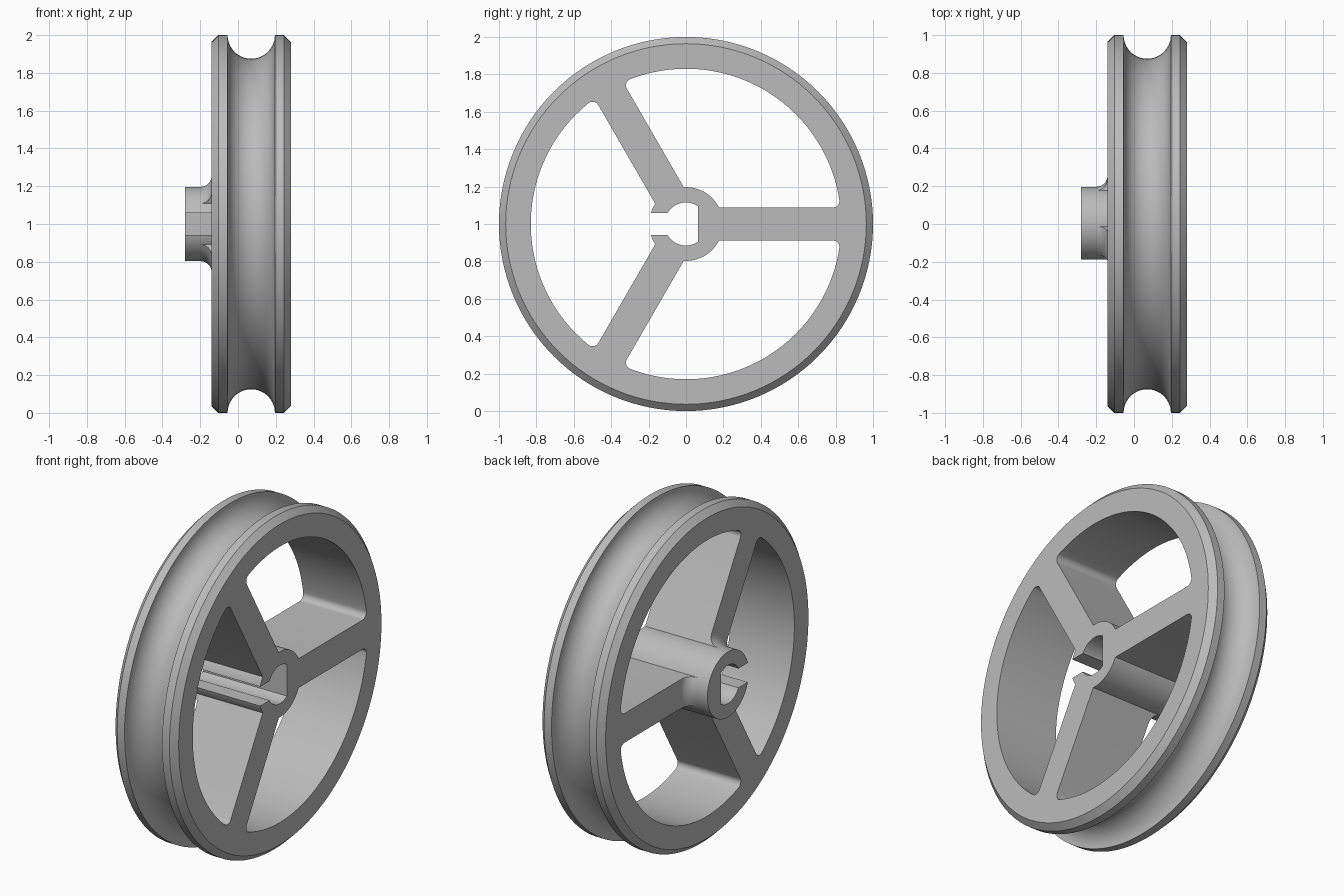
import bpy, bmesh
from math import sin, cos, asin, acos, atan2, hypot, sqrt, radians, pi

cube = bpy.data.objects.get("Cube")
if cube:
    bpy.data.objects.remove(cube)

# Main dimensions (the axle runs along x)
X0, X1, HUB_END = -0.14, 0.28, -0.28
HUB_R, BORE_R, BORE_FLAT, SLOT = 0.197, 0.115, 0.065, 0.058
RIM_IN, RIM_OUT, CHAMFER = 0.83, 1.0, 0.036
GROOVE_X, GROOVE_R = 0.07, 0.125
SPOKE_W, CORNER, FILLET = 0.088, 0.035, 0.06
SEG = 128

grey = bpy.data.materials.new("grey_metal")
grey.use_nodes = True
colour = (0.5, 0.5, 0.5, 1)
grey.diffuse_color = colour
grey.node_tree.nodes["Principled BSDF"].inputs["Base Color"].default_value = colour


def spread(a, b, n):
    return [a + (b - a) * i / n for i in range(n + 1)]


def point(x, r, angle):
    return (x, r * cos(angle), 1 + r * sin(angle))


def mirrored_loop(half, centre):
    """Polar half outline (radius, offset) mirrored about a centre angle."""
    back = [(r, -d) for r, d in reversed(half) if abs(d) > 1e-6 and abs(d - pi) > 1e-6]
    return [(r, centre + d) for r, d in half + back]


def add_ring(bm, polar, x):
    return [bm.verts.new(point(x, r, a)) for r, a in polar]


def bridge(bm, a, b):
    n = len(a)
    for i in range(n):
        bm.faces.new((a[i], a[(i + 1) % n], b[(i + 1) % n], b[i]))


def ring_edges(bm, ring):
    return [bm.edges.get((ring[i - 1], ring[i])) for i in range(len(ring))]


def finish(bm, name):
    bmesh.ops.recalc_face_normals(bm, faces=bm.faces)
    mesh = bpy.data.meshes.new(name)
    bm.to_mesh(mesh)
    bm.free()
    mesh.materials.append(grey)
    obj = bpy.data.objects.new(name, mesh)
    bpy.context.collection.objects.link(obj)
    bpy.ops.object.select_all(action='DESELECT')
    obj.select_set(True)
    bpy.context.view_layer.objects.active = obj
    bpy.ops.object.shade_smooth_by_angle(angle=radians(30))
    return obj


# Half outlines: bore with flat, hub arc, and rounded rim corner
slot_hub = asin(SLOT / HUB_R)
bore = [(BORE_R, d) for d in spread(acos(-BORE_FLAT / BORE_R), asin(SLOT / BORE_R), 20)]
hub_stop = radians(60) - asin(SPOKE_W / HUB_R)
cv = SPOKE_W + CORNER
cu = sqrt((RIM_IN - CORNER) ** 2 - cv ** 2)
corner_stop = atan2(cv, cu)
outer = []
for t in spread(-pi / 2, corner_stop, 8):
    u, v = cu + CORNER * cos(t), cv + CORNER * sin(t)
    outer.append((hypot(u, v), radians(60) - atan2(v, u)))
outer += [(RIM_IN, d) for d in spread(radians(60) - corner_stop, 0, 24)[1:]]


def hub_arc(start):
    return [(HUB_R, d) for d in spread(start, hub_stop, 8)]


# Wheel body: three windows, the slotted one running into the bore
windows = [mirrored_loop(hub_arc(0) + outer, radians(60)),
           mirrored_loop(bore + hub_arc(slot_hub) + outer, radians(180)),
           mirrored_loop(hub_arc(0) + outer, radians(300))]

# Rim profile: chamfered flanges around a half-round groove
profile = [(X0, RIM_OUT - CHAMFER), (X0 + CHAMFER, RIM_OUT)]
profile += [(GROOVE_X - GROOVE_R * cos(t), RIM_OUT - GROOVE_R * sin(t)) for t in spread(0, pi, 28)]
profile += [(X1 - CHAMFER, RIM_OUT), (X1, RIM_OUT - CHAMFER)]

bm = bmesh.new()
circle = spread(0, 2 * pi, SEG)[:-1]
rings = [add_ring(bm, [(r, a) for a in circle], x) for x, r in profile]
for a, b in zip(rings, rings[1:]):
    bridge(bm, a, b)
right_edges, left_edges = ring_edges(bm, rings[0]), ring_edges(bm, rings[-1])
for window in windows:
    a, b = add_ring(bm, window, X0), add_ring(bm, window, X1)
    bridge(bm, a, b)
    right_edges += ring_edges(bm, a)
    left_edges += ring_edges(bm, b)
for edges in (right_edges, left_edges):
    bmesh.ops.triangle_fill(bm, use_beauty=True, edges=edges, normal=(1, 0, 0))
finish(bm, "wheel_body")

# Hub boss: slotted sleeve standing out on one side
half = bore + [(HUB_R, d) for d in spread(slot_hub, pi, 40)]
section = mirrored_loop(half, pi)
bm = bmesh.new()
a, b = add_ring(bm, section, HUB_END), add_ring(bm, section, X0)
bridge(bm, a, b)
caps = [bm.faces.new(a), bm.faces.new(b)]
bmesh.ops.recalc_face_normals(bm, faces=bm.faces)
bmesh.ops.triangulate(bm, faces=caps)
finish(bm, "hub_boss")

# Spoke fillets: concave blend from each spoke up to the boss
for k in range(3):
    turn = radians(120) * k
    bm = bmesh.new()
    rows = []
    for t in spread(0, pi / 2, 10):
        r = HUB_R + FILLET * (1 - cos(t))
        x = X0 - FILLET * (1 - sin(t))
        rows.append([bm.verts.new(point(x, r, turn + asin(v / r)))
                     for v in spread(-SPOKE_W, SPOKE_W, 12)])
    for p, q in zip(rows, rows[1:]):
        for i in range(len(p) - 1):
            bm.faces.new((p[i], p[i + 1], q[i + 1], q[i]))
    base = [bm.verts.new((X0, p.co.y, p.co.z)) for p in rows[0]]
    for i in range(len(base) - 1):
        bm.faces.new((base[i], base[i + 1], rows[0][i + 1], rows[0][i]))
    for side in (0, -1):
        sides = [bm.faces.new([base[side]] + [row[side] for row in rows])]
        bmesh.ops.triangulate(bm, faces=sides)
    bm.faces.new(base + rows[-1][::-1])
    finish(bm, "spoke_fillet_%d" % (k + 1))
